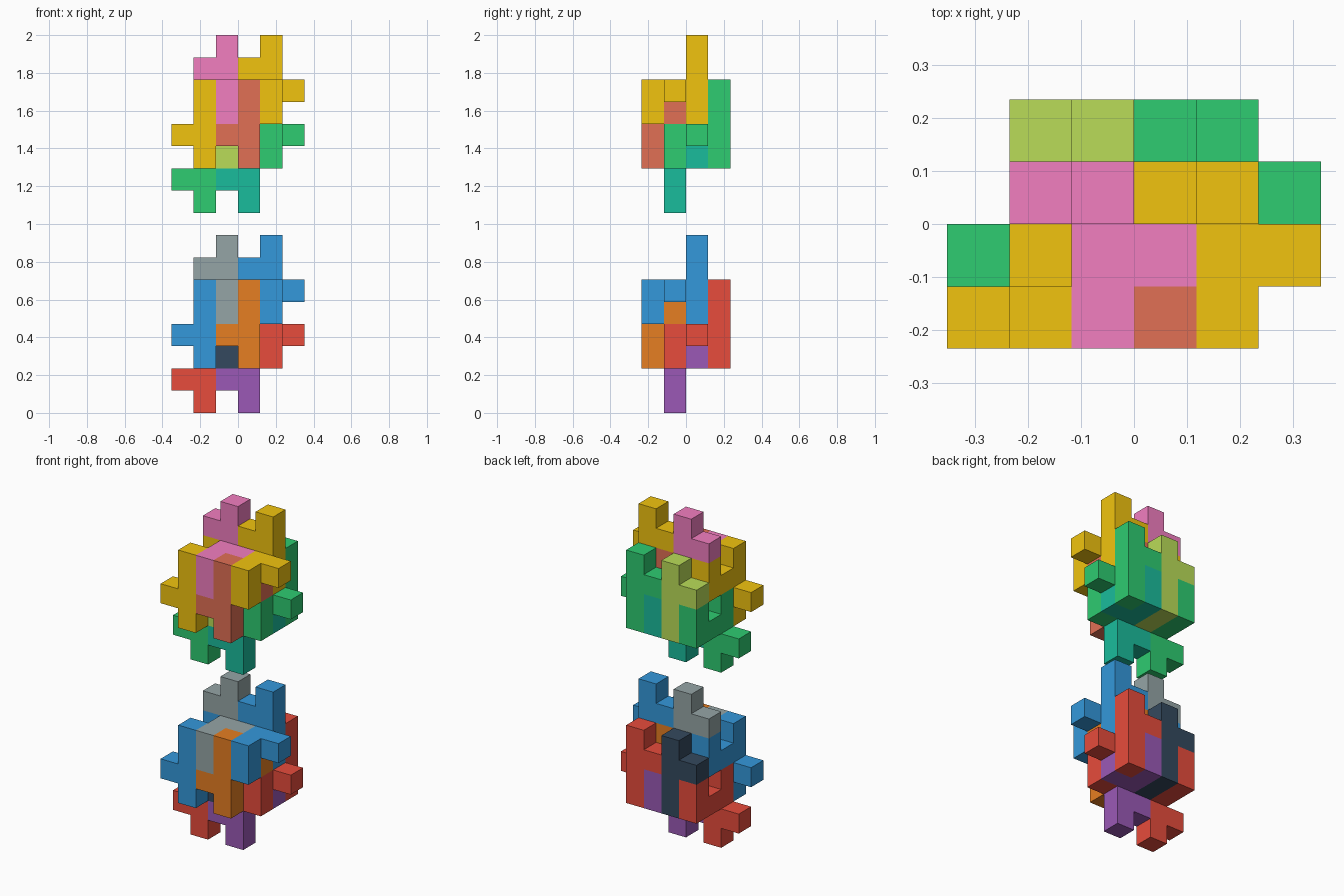
import bpy
import bmesh
from mathutils import Vector

if "Cube" in bpy.data.objects:
    bpy.data.objects.remove(bpy.data.objects["Cube"])

U = 2 / 17  # edge of one cube cell

# Each piece is a set of bars: start cell (x, y, z) and length in cells
SHAPES = {
    "frame": [
        (-2, -2, 2, 1, 1, 4), (-3, -2, 3, 1, 1, 1),   # left post and knob
        (-2, -1, 4, 1, 2, 1), (-2, 0, 5, 1, 1, 1),    # left U
        (1, -2, 4, 1, 1, 2), (1, -1, 5, 2, 1, 1),     # right U and knob
        (1, 0, 4, 1, 1, 4), (0, 0, 6, 1, 1, 1),       # right post and step
    ],
    "core": [
        (-1, -2, 4, 1, 2, 2), (0, -1, 5, 1, 1, 1),
        (-1, 0, 4, 1, 1, 4), (-2, 0, 6, 1, 1, 1),
    ],
    "cross": [
        (0, -2, 2, 1, 1, 4), (-1, -2, 3, 1, 1, 1),
        (0, -1, 4, 2, 1, 1), (0, 0, 4, 1, 1, 2),
    ],
}

# Set name, cell offset, colours: the same three pieces repeat four times
SETS = [
    ("lower_front", (0, 0, 0), {"frame": "3498db", "core": "95a5a6", "cross": "e67e22"}),
    ("lower_back", (0, 1, -2), {"frame": "e74c3c", "core": "34495e", "cross": "9b59b6"}),
    ("upper_front", (0, 0, 9), {"frame": "f1c40f", "core": "f27ec0", "cross": "e17055"}),
    ("upper_back", (0, 1, 7), {"frame": "2ecc71", "core": "badc58", "cross": "1abc9c"}),
]


def colour(code):
    rgb = [int(code[i:i + 2], 16) / 255 for i in (0, 2, 4)]
    return [c / 12.92 if c <= 0.04045 else ((c + 0.055) / 1.055) ** 2.4 for c in rgb] + [1]


def cells_of(bars):
    return {(x + i, y + j, z + k) for x, y, z, dx, dy, dz in bars
            for i in range(dx) for j in range(dy) for k in range(dz)}


def build_piece(name, bars, offset, code):
    cells = cells_of(bars)
    bm = bmesh.new()
    # Skin of the cell set: a quad wherever a cell has no neighbour
    for cell in sorted(cells):
        centre = Vector(cell) + Vector((0.5, 0.5, 0.5)) + Vector(offset)
        for axis in range(3):
            for sign in (-1, 1):
                n = Vector((0, 0, 0))
                n[axis] = sign
                if tuple(int(c + d) for c, d in zip(cell, n)) in cells:
                    continue
                a = Vector((0, 0, 0))
                a[(axis + 1) % 3] = 0.5
                b = n.cross(a)
                mid = centre + n * 0.5
                corners = (mid - a - b, mid + a - b, mid + a + b, mid - a + b)
                bm.faces.new([bm.verts.new(p * U) for p in corners])
    bmesh.ops.remove_doubles(bm, verts=bm.verts, dist=1e-4)
    # Merge coplanar quads into clean flat faces
    bmesh.ops.dissolve_limit(bm, angle_limit=0.01, verts=bm.verts, edges=bm.edges)
    mesh = bpy.data.meshes.new(name)
    bm.to_mesh(mesh)
    bm.free()
    mat = bpy.data.materials.new(name + "_paint")
    mat.diffuse_color = colour(code)
    mat.use_nodes = True
    mat.node_tree.nodes["Principled BSDF"].inputs["Base Color"].default_value = mat.diffuse_color
    mesh.materials.append(mat)
    bpy.context.collection.objects.link(bpy.data.objects.new(name, mesh))


for set_name, offset, colours in SETS:
    for shape, bars in SHAPES.items():
        build_piece(f"{set_name}_{shape}", bars, offset, colours[shape])
